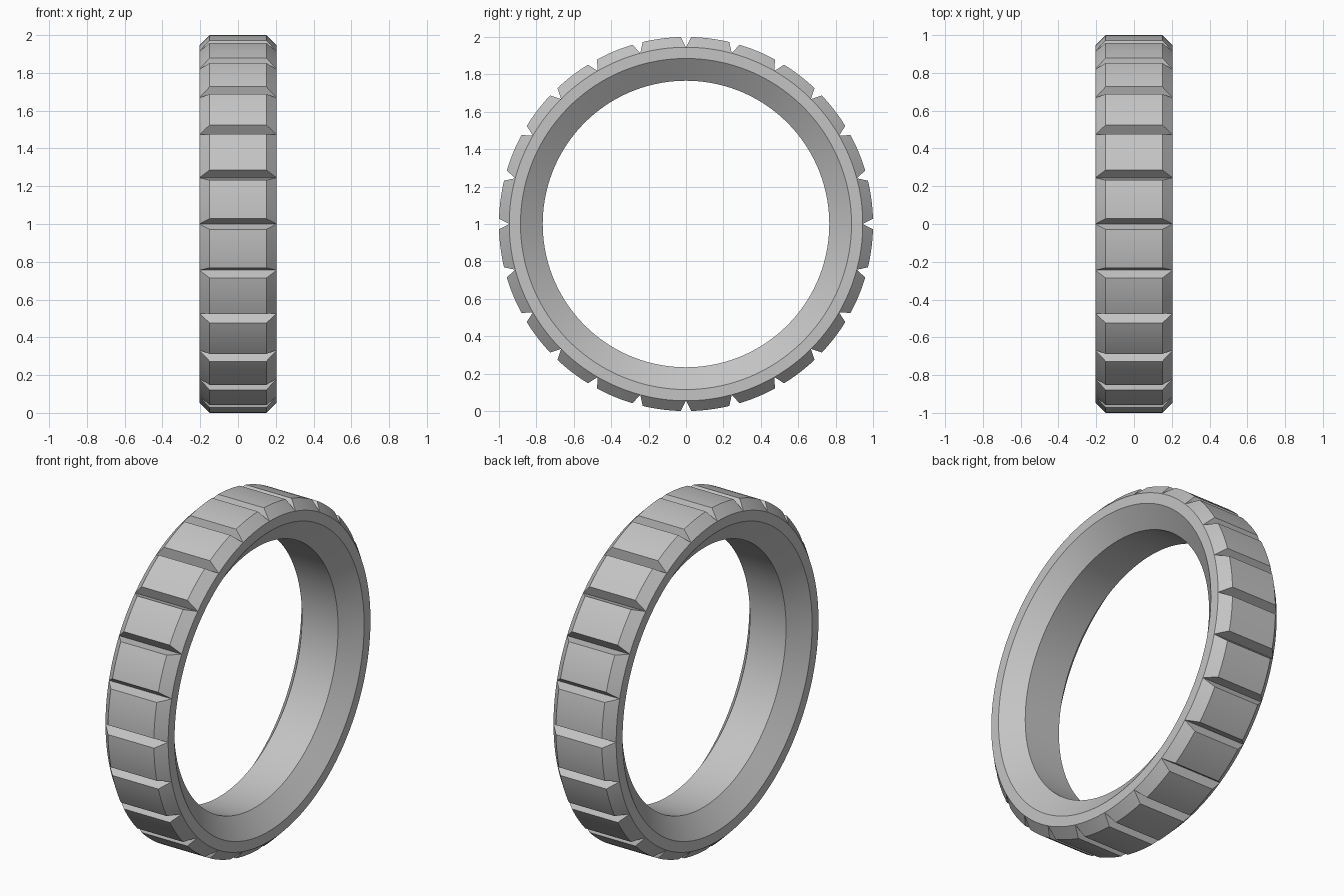
import bpy
import bmesh
from math import radians, degrees, sin, cos

cube = bpy.data.objects.get("Cube")
if cube:
    bpy.data.objects.remove(cube, do_unlink=True)

BLOCKS = 24            # tread blocks around the ring
STEPS = 8              # facets along each block
ROOT = 0.945           # radius at the groove bottom
PITCH = 360 / BLOCKS
HALF_GROOVE = degrees(0.028)

# Cross-section as (x, radius): right half, mirrored to close the loop
half = [(0.118, 0.766), (0.205, 0.885), (0.205, ROOT), (0.15, 1.0)]
block_section = half + [(-x, r) for x, r in reversed(half)]
# In a groove the chamfered crown collapses onto the shoulder
groove_section = [(x if r <= ROOT else (0.205 if x > 0 else -0.205), min(r, ROOT))
                  for x, r in block_section]

# Angular stations: one groove bottom, then the length of a block
stations = []
for i in range(BLOCKS):
    start = i * PITCH
    stations.append((start, groove_section))
    for s in range(STEPS + 1):
        span = PITCH - 2 * HALF_GROOVE
        stations.append((start + HALF_GROOVE + span * s / STEPS, block_section))

# Sweep the sections round the x axis
bm = bmesh.new()
rings = []
for angle, section in stations:
    a = radians(angle)
    rings.append([bm.verts.new((x, r * sin(a), 1 + r * cos(a))) for x, r in section])
count = len(block_section)
for i, ring in enumerate(rings):
    following = rings[(i + 1) % len(rings)]
    for j in range(count):
        k = (j + 1) % count
        bm.faces.new((ring[j], ring[k], following[k], following[j]))
bmesh.ops.remove_doubles(bm, verts=bm.verts, dist=0.0001)
bmesh.ops.recalc_face_normals(bm, faces=bm.faces)

mesh = bpy.data.meshes.new("treaded_ring")
bm.to_mesh(mesh)
bm.free()
ring_object = bpy.data.objects.new("treaded_ring", mesh)
bpy.context.collection.objects.link(ring_object)

# Plain grey material
grey = bpy.data.materials.new("light_grey")
grey.use_nodes = True
colour = (0.55, 0.55, 0.55, 1)
grey.diffuse_color = colour
grey.node_tree.nodes["Principled BSDF"].inputs["Base Color"].default_value = colour
mesh.materials.append(grey)

# Smooth curves with crisp grooves and chamfers
bpy.ops.object.select_all(action="DESELECT")
ring_object.select_set(True)
bpy.context.view_layer.objects.active = ring_object
bpy.ops.object.shade_smooth_by_angle(angle=radians(25))
